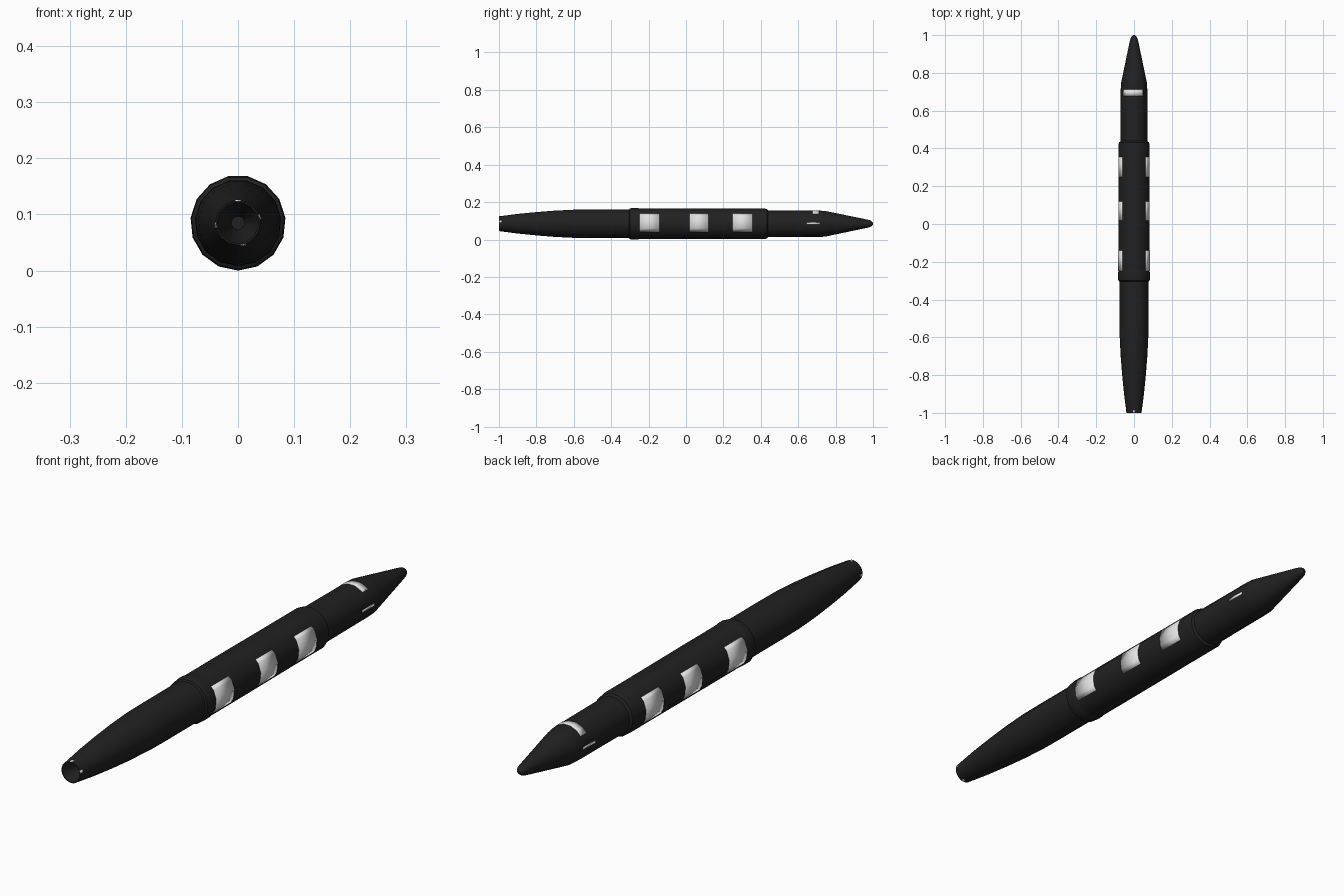
import bpy
import bmesh
import math

cube = bpy.data.objects.get("Cube")
if cube:
    bpy.data.objects.remove(cube, do_unlink=True)

SIDES = 15
STEP = 360 / SIDES
START = -90          # one corner points straight down
AXIS_Z = 0.085


def material(name, value):
    mat = bpy.data.materials.new(name)
    mat.use_nodes = True
    colour = (value, value, value, 1)
    mat.diffuse_color = colour
    bsdf = mat.node_tree.nodes["Principled BSDF"]
    bsdf.inputs["Base Color"].default_value = colour
    bsdf.inputs["Roughness"].default_value = 0.6
    return mat


BLACK = material("matte black", 0.015)
WHITE = material("marking white", 0.75)


def point(y, radius, degrees):
    a = math.radians(degrees)
    return (radius * math.cos(a), y, AXIS_Z + radius * math.sin(a))


def finish(bm, name, mat):
    mesh = bpy.data.meshes.new(name)
    bm.to_mesh(mesh)
    bm.free()
    mesh.materials.append(mat)
    obj = bpy.data.objects.new(name, mesh)
    bpy.context.collection.objects.link(obj)
    bpy.ops.object.select_all(action="DESELECT")
    obj.select_set(True)
    bpy.context.view_layer.objects.active = obj
    bpy.ops.object.shade_smooth_by_angle(angle=math.radians(30))
    return obj


def lathe(name, profile):
    """Closed solid of revolution about the long axis from (y, radius) pairs."""
    bm = bmesh.new()
    rings = [[bm.verts.new(point(y, r, START + STEP * i)) for i in range(SIDES)]
             for y, r in profile]
    for a, b in zip(rings, rings[1:]):
        for i in range(SIDES):
            j = (i + 1) % SIDES
            bm.faces.new((a[i], a[j], b[j], b[i]))
    bm.faces.new(rings[0])
    bm.faces.new(rings[-1])
    bmesh.ops.recalc_face_normals(bm, faces=bm.faces)
    return finish(bm, name, BLACK)


def radius_at(profile, y):
    for (y0, r0), (y1, r1) in zip(profile, profile[1:]):
        if y0 <= y <= y1 and y1 > y0:
            return r0 + (r1 - r0) * (y - y0) / (y1 - y0)
    return profile[-1][1]


def marking(name, profile, y0, y1, a0, a1):
    """Thin plate that hugs the faceted hull between two angles."""
    corners = [START + STEP * k for k in range(2 * SIDES)]
    angles = [a0] + [c for c in corners if a0 < c < a1] + [a1]
    bm = bmesh.new()
    rows = []
    for y in (y0, y1):
        row = []
        for a in angles:
            off = (a - START) % STEP - STEP / 2
            flat = math.cos(math.radians(STEP / 2)) / math.cos(math.radians(off))
            row.append(bm.verts.new(point(y, radius_at(profile, y) * flat + 0.001, a)))
        rows.append(row)
    for i in range(len(angles) - 1):
        bm.faces.new((rows[0][i], rows[1][i], rows[1][i + 1], rows[0][i + 1]))
    obj = finish(bm, name, WHITE)
    solid = obj.modifiers.new("thickness", "SOLIDIFY")
    solid.thickness = 0.002
    solid.offset = -1


# Hull sections, tail to nose
tail = [(-0.9, 0.012), (-1.0, 0.037), (-1.0, 0.04), (-0.9, 0.053), (-0.8, 0.063),
        (-0.7, 0.071), (-0.6, 0.076), (-0.5, 0.077), (-0.28, 0.077)]
collar = [(-0.305, 0.076), (-0.3, 0.083), (-0.29, 0.085), (-0.26, 0.085), (-0.25, 0.083)]
middle = [(-0.26, 0.083), (-0.03, 0.083), (0.25, 0.082), (0.42, 0.082), (0.432, 0.08),
          (0.44, 0.07)]
nose = [(0.42, 0.072), (0.7, 0.071), (0.74, 0.07), (0.77, 0.064), (0.97, 0.022),
        (0.985, 0.018), (0.995, 0.011), (1.0, 0.004)]

lathe("tail_section", tail)
lathe("rear_collar", collar)
lathe("middle_body", middle)
lathe("nose_section", nose)

# Square side patches, on both sides
patches = [("rear", -0.248, -0.141), ("centre", 0.019, 0.12), ("front", 0.248, 0.355)]
for place, y0, y1 in patches:
    marking(place + "_patch_left", middle, y0, y1, -33, 42)
    marking(place + "_patch_right", middle, y0, y1, 138, 213)

# Nose markings
marking("nose_top_band", nose, 0.677, 0.712, 48, 144)
marking("nose_stripe_left", nose, 0.643, 0.717, -4, 4)
marking("nose_stripe_right", nose, 0.643, 0.717, 176, 184)

# Small ticks round the tail opening
for i, a in enumerate((16, 90, 186, 284)):
    marking("tail_tick_%d" % (i + 1), tail[2:], -1.0, -0.985, a - 7, a + 7)
